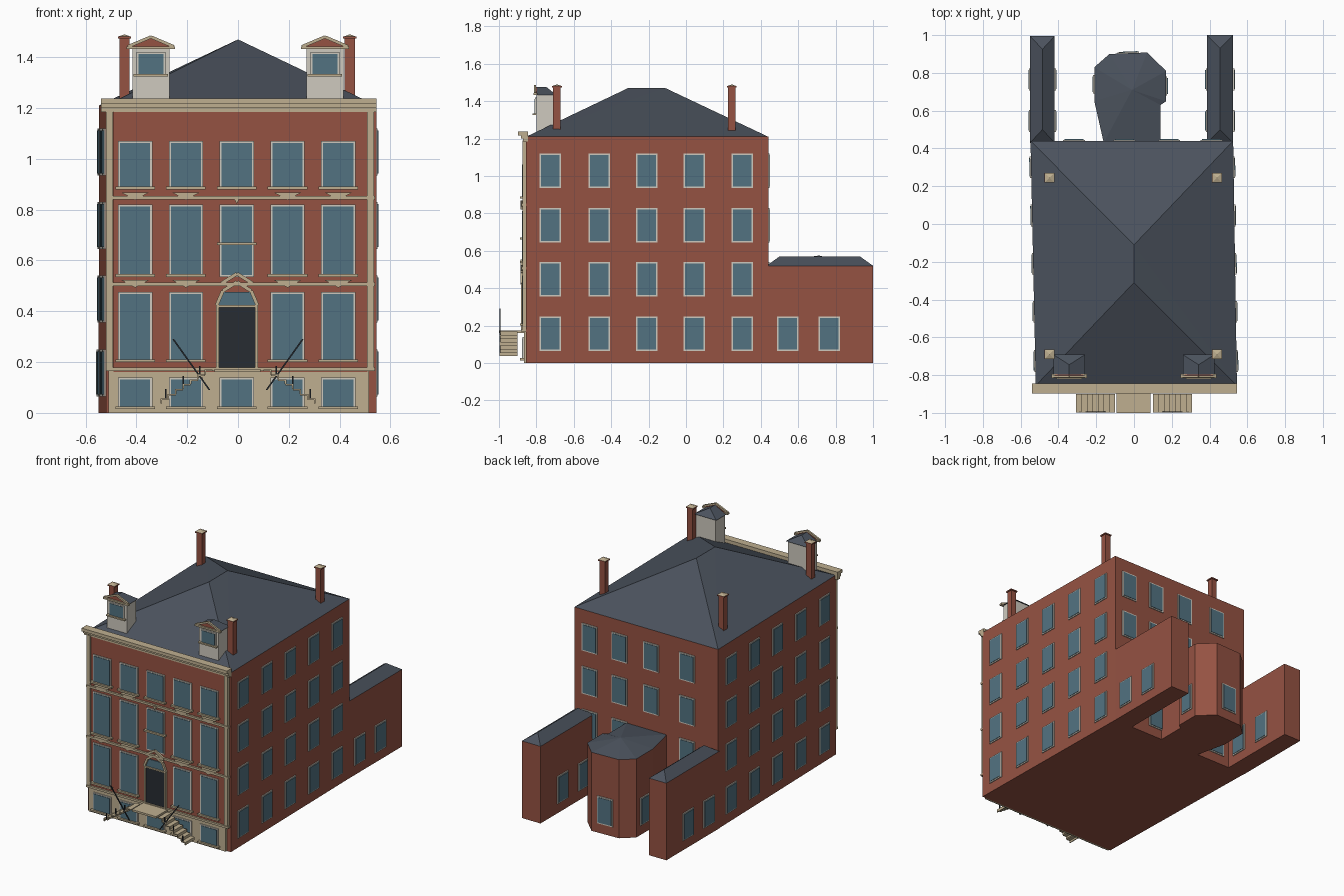
import bpy, bmesh, math
from mathutils import Vector as V

if "Cube" in bpy.data.objects:
    bpy.data.objects.remove(bpy.data.objects["Cube"])

COL = {'brick': (.30, .085, .055), 'slate': (.07, .085, .11), 'glass': (.085, .17, .22),
       'stone': (.52, .43, .28), 'cream': (.62, .59, .52), 'dark': (.02, .025, .032)}
MATS = {}
for k, c in COL.items():
    MATS[k] = bpy.data.materials.new(k)
    MATS[k].diffuse_color = (*c, 1)


class Part:
    """One named object gathered from simple solids."""
    def __init__(self, name, mat):
        self.name, self.mat, self.bm = name, mat, bmesh.new()

    def prism(self, pts, vec):
        vec = V(vec)
        a = [self.bm.verts.new(p) for p in pts]
        b = [self.bm.verts.new(V(p) + vec) for p in pts]
        self.bm.faces.new(a)
        self.bm.faces.new(b[::-1])
        for i in range(len(a)):
            j = (i + 1) % len(a)
            self.bm.faces.new((a[i], b[i], b[j], a[j]))

    def box(self, x0, x1, y0, y1, z0, z1):
        self.prism([(x0, y0, z0), (x1, y0, z0), (x1, y1, z0), (x0, y1, z0)], (0, 0, z1 - z0))

    def walls(self, outline, z1):
        self.prism([(x, y, 0) for x, y in outline], (0, 0, z1))

    def xz(self, pts, y0, y1):
        self.prism([(x, y0, z) for x, z in pts], (0, y1 - y0, 0))

    def bar(self, p, q, r):
        p, q = V(p), V(q)
        d = (q - p).normalized()
        u = d.cross(V((0, 1, 0))).normalized() * r
        w = d.cross(u).normalized() * r
        self.prism([p + u + w, p + u - w, p - u - w, p - u + w], q - p)

    def cone(self, base, apex):
        a = [self.bm.verts.new(p) for p in base]
        t = self.bm.verts.new(apex)
        self.bm.faces.new(a)
        for i in range(len(a)):
            self.bm.faces.new((a[i - 1], a[i], t))

    def hull(self, pts):
        vs = [self.bm.verts.new(p) for p in pts]
        bmesh.ops.convex_hull(self.bm, input=vs)

    def done(self):
        bmesh.ops.recalc_face_normals(self.bm, faces=self.bm.faces[:])
        me = bpy.data.meshes.new(self.name)
        self.bm.to_mesh(me)
        self.bm.free()
        me.materials.append(MATS[self.mat])
        bpy.context.collection.objects.link(bpy.data.objects.new(self.name, me))


frames, panes = Part('window_frames', 'cream'), Part('window_panes', 'glass')


def window(p, q, t, w, z0, z1):
    """Window on the wall p->q (anticlockwise plan), centred at distance t."""
    p, q = V((*p, 0)), V((*q, 0))
    d = (q - p).normalized()
    n = V((d.y, -d.x, 0))
    for part, g, out in ((frames, 0, .006), (panes, .008, .009)):
        a, b = p + d * (t - w / 2 + g), p + d * (t + w / 2 - g)
        lo, hi = V((0, 0, z0 + g)), V((0, 0, z1 - g))
        part.prism([a + lo, b + lo, b + hi, a + hi], n * out)


ROWS = [(.065, .25), (.355, .54), (.645, .83), (.935, 1.12)]
FY = -.855
FL, FR, BR, BL = (-.52, FY), (.545, FY), (.525, .44), (-.548, .44)

# main block and its hipped roof
body = Part('main_walls', 'brick')
body.walls([FL, FR, BR, BL], 1.21)
body.done()
roof = Part('main_roof', 'slate')
roof.hull([(*c, 1.21) for c in (FL, FR, BR, BL)] + [(0, -.31, 1.47), (0, -.11, 1.47)])
roof.done()
for y in (-.725, -.465, -.21, .045, .30):
    for z0, z1 in ROWS:
        window(FR, BR, y - FY, .115, z0, z1)
        window(BL, FL, .44 - y, .115, z0, z1)
for x in (.41, .187, -.05, -.318):
    for i, (z0, z1) in enumerate(ROWS):
        if i > 0 and not (i == 1 and x == -.05) or x in (.187, -.318):
            window(BR, BL, .525 - x, .115, z0, z1)

# two rear wings
wings, wroof = Part('wing_walls', 'brick'), Part('wing_roofs', 'slate')
for x0, x1, ye in ((-.55, -.42, .995), (.386, .525, 1.0)):
    o = [(x0, .43), (x1, .43), (x1, ye), (x0, ye)]
    wings.walls(o, .52)
    xm = (x0 + x1) / 2
    wroof.hull([(x, y, .52) for x, y in o] + [(xm, .5, .57), (xm, ye - .07, .57)])
    for y in (.545, .765):
        window(o[1], o[2], y - .43, .115, *ROWS[0])
        window(o[3], o[0], ye - y, .115, *ROWS[0])
wings.done()
wroof.done()

# rear polygonal bay
bay = [(-.16, .43), (.14, .43), (.14, .63), (.17, .65), (.17, .81), (.07, .908),
       (-.13, .9), (-.21, .83), (-.21, .65)]
bw, br = Part('bay_walls', 'brick'), Part('bay_roof', 'slate')
bw.walls(bay, .53)
br.cone([(x, y, .53) for x, y in bay], (-.01, .71, .575))
bw.done()
br.done()
for i, w in ((3, .1), (5, .115), (7, .1)):
    p, q = bay[i], bay[i + 1]
    window(p, q, math.dist(p, q) / 2, w, *ROWS[0])

# front windows, sills and inverted triangular brackets
sills, brackets = Part('front_sills', 'stone'), Part('front_brackets', 'stone')
FP, FQ = (-.52, FY - .012), (.545, FY - .012)
for x in (-.405, -.205, -.005, .195, .395):
    mid = x == -.005
    for z0, z1 in ((.015, .14), (.2, .475), (.535, .82), (.88, 1.07)):
        if mid and z0 == .2:
            continue
        window(FP, FQ, x + .52, .135, z0, z1)
        zs = .66 if mid and z0 == .535 else z0
        sills.box(x - .078, x + .078, -.888, FY, zs, zs + .011)
        if z0 > .5 and not mid:
            brackets.xz([(x - .055, z0 - .012), (x + .055, z0 - .012), (x, z0 - .042)], -.885, FY)
brackets.xz([(-.017, .848), (.007, .848), (-.005, .822)], -.885, FY)
sills.done()
brackets.done()
# brick skin behind the front openings
skin = Part('front_wall_skin', 'brick')
skin.box(-.49, .51, FY - .012, FY, .16, 1.2)
skin.done()

# stone base, string courses, corner strips, stepped cornice
trim = Part('front_stone_trim', 'stone')
trim.box(-.51, .515, FY - .012, FY, 0, .165)
for z in (.165, .5, .84):
    trim.box(-.52, .54, -.88, FY, z, z + .014)
for x in (-.52, .508):
    trim.box(x, x + .028, -.875, FY, .165, 1.19)
trim.done()
cornice = Part('front_cornice', 'stone')
for y, z0, z1 in ((-.872, 1.185, 1.2), (-.882, 1.2, 1.217), (-.897, 1.217, 1.238)):
    cornice.box(-.54, .545, y, -.845, z0, z1)
cornice.done()

# door with fanlight and pedimented surround
door, fan, sur = Part('front_door', 'dark'), Part('fanlight', 'glass'), Part('door_surround', 'stone')
door.box(-.075, .067, -.873, FY, .178, .42)
fan.xz([(-.08, .42), (.072, .42), (.05, .475), (-.058, .475)], -.873, FY)
fan.done()
door.done()
for x in (-.08, .072):
    sur.box(x - .006, x + .006, -.882, FY, .178, .425)
sur.box(-.086, .078, -.882, FY, .415, .424)
arch = [(-.084, .424), (-.06, .48), (-.004, .515), (.052, .48), (.076, .424)]
for line in (arch, [(-.065, .51), (-.004, .548), (.057, .51)], [(-.07, .506), (.062, .506)]):
    for (xa, za), (xb, zb) in zip(line, line[1:]):
        sur.bar((xa, -.878, za), (xb, -.878, zb), .007)
sur.done()

# landing, twin flights of thin open steps, handrails
steps, rails = Part('entrance_steps', 'stone'), Part('handrails', 'dark')
steps.box(-.092, .088, -1, FY, .16, .173)
N, DX, DZ = 7, .029, .019
for s in (-1, 1):
    for i in range(N):
        xa, z = .1 + i * DX, .17 - i * DZ
        xs = sorted((s * xa, s * (xa + DX)))
        steps.box(xs[0], xs[1], -.998, -.9, z - .006, z)
        xr = s * (xa + DX)
        steps.box(xr - .003, xr + .003, -.998, -.9, z - DZ, z)
    rails.bar((s * .255, -.995, .29), (s * .112, -.995, .09), .003)
    for x, z in ((.15, .14), (.215, .1), (.285, .05)):
        rails.bar((s * x, -.995, z), (s * x, -.995, z + .045), .003)
steps.done()
rails.done()

# dormers
dw, dr, dp = Part('dormer_walls', 'cream'), Part('dormer_roofs', 'slate'), Part('dormer_pediments', 'stone')
tym = Part('dormer_gables', 'brick')
for x in (-.343, .342):
    dw.box(x - .073, x + .073, -.8, -.7, 1.22, 1.432)
    dr.hull([(x + a, b, 1.432) for a in (-.083, .083) for b in (-.8, -.692)] +
            [(x, -.8, 1.475), (x, -.745, 1.475)])
    window((x - .1, -.8), (x + .1, -.8), .1, .115, 1.325, 1.42)
    dp.box(x - .068, x + .068, -.82, -.8, 1.325, 1.334)
    dp.box(x - .095, x + .095, -.815, -.795, 1.432, 1.443)
    tym.xz([(x - .075, 1.443), (x + .075, 1.443), (x, 1.475)], -.805, -.797)
    for s in (-1, 1):
        dp.bar((x + s * .09, -.807, 1.442), (x, -.807, 1.48), .006)
for p in (dw, dr, dp, tym):
    p.done()

# chimneys with flared caps
ch, caps = Part('chimneys', 'brick'), Part('chimney_caps', 'stone')
for x in (-.447, .44):
    for y in (-.69, .245):
        ch.box(x - .02, x + .02, y - .02, y + .02, 1.22, 1.473)
        ch.box(x - .026, x + .026, y - .026, y + .026, 1.473, 1.481)
        caps.cone([(x + a, y + b, 1.481) for a, b in ((-.025, -.025), (.025, -.025), (.025, .025), (-.025, .025))],
                  (x, y, 1.49))
ch.done()
caps.done()
frames.done()
panes.done()

for m in bpy.data.materials:
    if m.users and not m.is_grease_pencil:
        m.use_nodes = True
        m.node_tree.nodes["Principled BSDF"].inputs["Base Color"].default_value = m.diffuse_color
